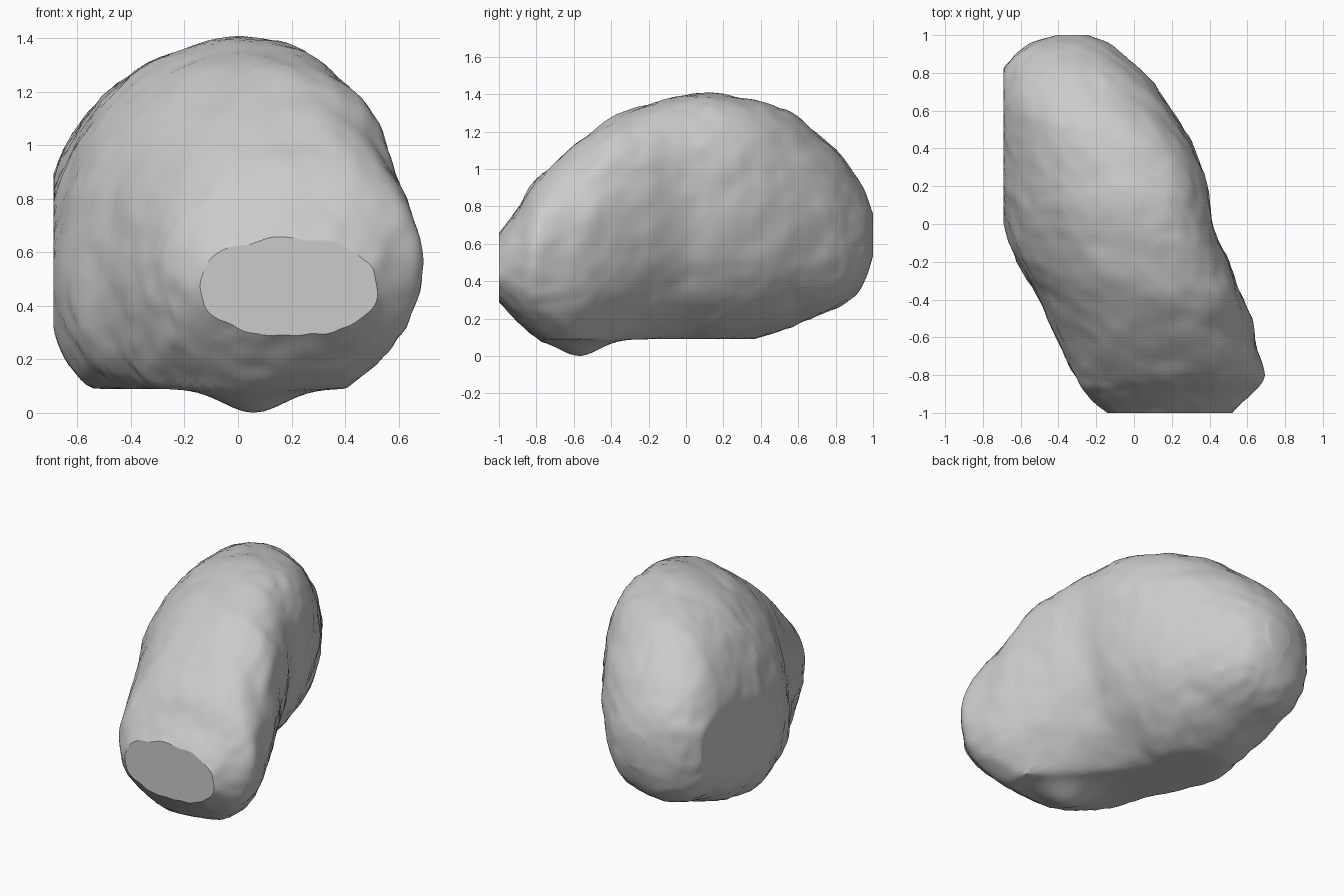
import bpy, bmesh, math
from mathutils import Vector, noise

default_cube = bpy.data.objects.get("Cube")
if default_cube:
    bpy.data.objects.remove(default_cube, do_unlink=True)

# Cross-sections front to back: y, x min, x max, z min, z max, lean angle
SECTIONS = [
    (-1, -.14, .52, .29, .65, 0),
    (-.9, -.25, .62, .19, .79, 0),
    (-.8, -.32, .68, .1, .94, .05),
    (-.6, -.41, .64, -.01, 1.13, .12),
    (-.4, -.5, .58, .02, 1.27, .22),
    (-.2, -.62, .5, .04, 1.35, .28),
    (0, -.69, .42, .05, 1.4, .33),
    (.2, -.72, .39, .06, 1.4, .3),
    (.4, -.73, .32, .1, 1.36, .25),
    (.6, -.73, .2, .18, 1.27, .15),
    (.8, -.7, .05, .25, 1.1, .1),
    (.9, -.63, -.06, .32, .98, .05),
    (.96, -.54, -.14, .41, .87, 0),
    (1, -.4, -.25, .53, .76, 0),
]
STEPS = 6
SIDES = 96
FLOOR = .09
WALL = -.69


def spline(a, b, c, d, t):
    """Smooth blend from b to c, using a and d as neighbours."""
    return b + .5 * t * (c - a + t * (2*a - 5*b + 4*c - d + t * (3*(b - c) + d - a)))


def boxy(value):
    return math.copysign(abs(value) ** .9, value)


def surface_point(section, angle):
    y, left, right, low, high, lean = section
    c, s = math.cos(angle - lean), math.sin(angle)
    x = (left + right) / 2 + (right - left) / 2 * boxy(c)
    z = (low + high) / 2 + (high - low) / 2 * boxy(s)
    # Uneven skin
    p = Vector((x, y, z))
    rough = .014 * noise.noise(p * 5) + .01 * noise.noise(p * 13)
    x += rough * c
    z += rough * s
    # Flat wall and underside, with one foot bulging below
    foot = math.exp(-((x - .06) / .16) ** 2 - ((y + .57) / .15) ** 2)
    z = max(z, FLOOR) - FLOOR * foot * max(0, -s)
    return max(x, WALL), max(y, -1), z


# Interpolate the sections along the length
rows = []
last = len(SECTIONS) - 1
for i in range(last):
    near = [SECTIONS[min(max(i + k, 0), last)] for k in (-1, 0, 1, 2)]
    for step in range(STEPS):
        rows.append([spline(*column, step / STEPS) for column in zip(*near)])
rows.append(SECTIONS[last])

# Skin the boulder and close both ends
bm = bmesh.new()
rings = [[bm.verts.new(surface_point(row, math.tau * k / SIDES)) for k in range(SIDES)]
         for row in rows]
for ring, following in zip(rings, rings[1:]):
    for k in range(SIDES):
        n = (k + 1) % SIDES
        bm.faces.new((ring[k], ring[n], following[n], following[k]))
bm.faces.new(rings[0])
bm.faces.new(rings[-1])
bmesh.ops.recalc_face_normals(bm, faces=bm.faces)
mesh = bpy.data.meshes.new("boulder")
bm.to_mesh(mesh)
bm.free()
boulder = bpy.data.objects.new("boulder", mesh)
bpy.context.collection.objects.link(boulder)

# Pale grey stone
stone = bpy.data.materials.new("pale_grey")
stone.use_nodes = True
grey = (.6, .6, .6, 1)
stone.diffuse_color = grey
stone.node_tree.nodes["Principled BSDF"].inputs["Base Color"].default_value = grey
mesh.materials.append(stone)

bpy.context.view_layer.objects.active = boulder
boulder.select_set(True)
bpy.ops.object.shade_smooth_by_angle(angle=math.radians(30))
